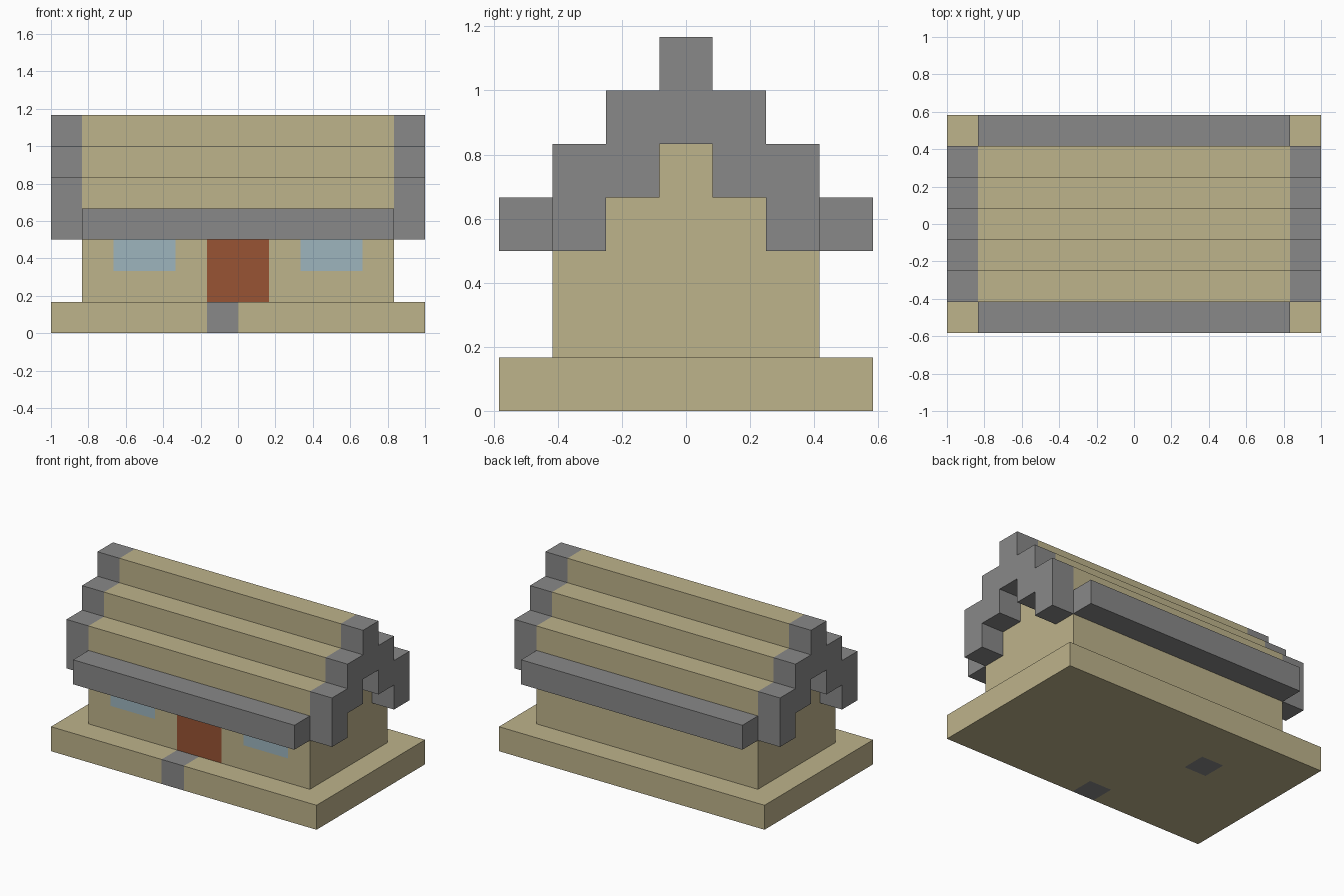
import bpy
import bmesh
from mathutils import Vector

U = 1 / 6  # one block

cube = bpy.data.objects.get("Cube")
if cube:
    bpy.data.objects.remove(cube, do_unlink=True)


def material(name, rgb):
    """Flat material from 0-255 display values."""
    linear = [((c / 255 + 0.055) / 1.055) ** 2.4 for c in rgb]
    mat = bpy.data.materials.new(name)
    mat.use_nodes = True
    mat.diffuse_color = (*linear, 1)
    bsdf = mat.node_tree.nodes["Principled BSDF"]
    bsdf.inputs["Base Color"].default_value = (*linear, 1)
    bsdf.inputs["Roughness"].default_value = 0.9
    return mat


SAND = material("sand", (190, 179, 139))
STONE = material("stone_grey", (137, 137, 137))
DOOR = material("door_brown", (152, 84, 52))
GLASS = material("window_blue", (158, 181, 190))


def extrude_x(name, profile, x0, x1, mats, cuts=(), cut_face=None, rule=None):
    """Extrude a y-z profile along x, slice it on block planes, colour by rule."""
    bm = bmesh.new()
    face = bm.faces.new([bm.verts.new((x0, y, z)) for y, z in profile])
    ext = bmesh.ops.extrude_face_region(bm, geom=[face], use_keep_orig=True)
    moved = [g for g in ext["geom"] if isinstance(g, bmesh.types.BMVert)]
    bmesh.ops.translate(bm, verts=moved, vec=(x1 - x0, 0, 0))
    bmesh.ops.recalc_face_normals(bm, faces=bm.faces)
    for axis, pos in cuts:
        normal = Vector((0, 0, 0))
        normal[axis] = 1
        faces = [f for f in bm.faces if cut_face is None or cut_face(f)]
        geom = set(faces)
        for f in faces:
            geom.update(f.edges)
            geom.update(f.verts)
        bmesh.ops.bisect_plane(bm, geom=list(geom), plane_co=normal * pos, plane_no=normal)
    if rule:
        for f in bm.faces:
            f.material_index = rule(f.calc_center_median(), f.normal)
    bmesh.ops.scale(bm, vec=(U, U, U), verts=bm.verts)
    mesh = bpy.data.meshes.new(name)
    bm.to_mesh(mesh)
    bm.free()
    for m in mats:
        mesh.materials.append(m)
    obj = bpy.data.objects.new(name, mesh)
    bpy.context.collection.objects.link(obj)
    return obj


def mirrored(half):
    """Complete a half profile across y = 0."""
    return half + [(-y, z) for y, z in reversed(half)]


def box(y0, y1, z0, z1):
    return [(y0, z0), (y1, z0), (y1, z1), (y0, z1)]


# Base slab with two stone blocks set into it
def base_colour(c, n):
    doorstep = -1 < c.x < 0 and c.y < -2.5
    buried_stone = -3 < c.x < -2 and 0.5 < c.y < 1.5 and n.z < -0.5
    return int(doorstep or buried_stone)


extrude_x("base_slab", box(-3.5, 3.5, 0, 1), -6, 6, [SAND, STONE],
          cuts=[(0, -3), (0, -2), (0, -1), (0, 0), (1, -2.5), (1, 0.5), (1, 1.5)],
          rule=base_colour)


# House body: walls rising into a stepped roof, door and windows cut into the front
def is_front(f):
    return f.normal.y < -0.9 and f.calc_center_median().y < -2.4


def body_colour(c, n):
    if n.y > -0.9 or c.y > -2.4 or c.z > 3:
        return 0
    if abs(c.x) < 1:
        return 1
    return 2 if 2 < abs(c.x) < 4 and c.z > 2 else 0


body = mirrored([(2.5, 1), (2.5, 5), (1.5, 5), (1.5, 6), (0.5, 6), (0.5, 7)])
extrude_x("walls_and_roof", body, -5, 5, [SAND, DOOR, GLASS],
          cuts=[(2, 2), (2, 3)] + [(0, x) for x in (-4, -2, -1, 1, 2, 4)],
          cut_face=is_front, rule=body_colour)

# Stepped stone gable trims and straight eaves
gable = mirrored([(0.5, 7), (0.5, 6), (1.5, 6), (1.5, 5), (2.5, 5),
                  (2.5, 3), (1.5, 3), (1.5, 4), (0.5, 4), (0.5, 5)])
for side, s in (("left", 1), ("right", -1)):
    extrude_x("gable_trim_" + side, gable, 5 * s, 6 * s, [STONE])
for side, s in (("front", -1), ("back", 1)):
    extrude_x("eave_" + side, box(2.5 * s, 3.5 * s, 3, 4), -5, 5, [STONE])
